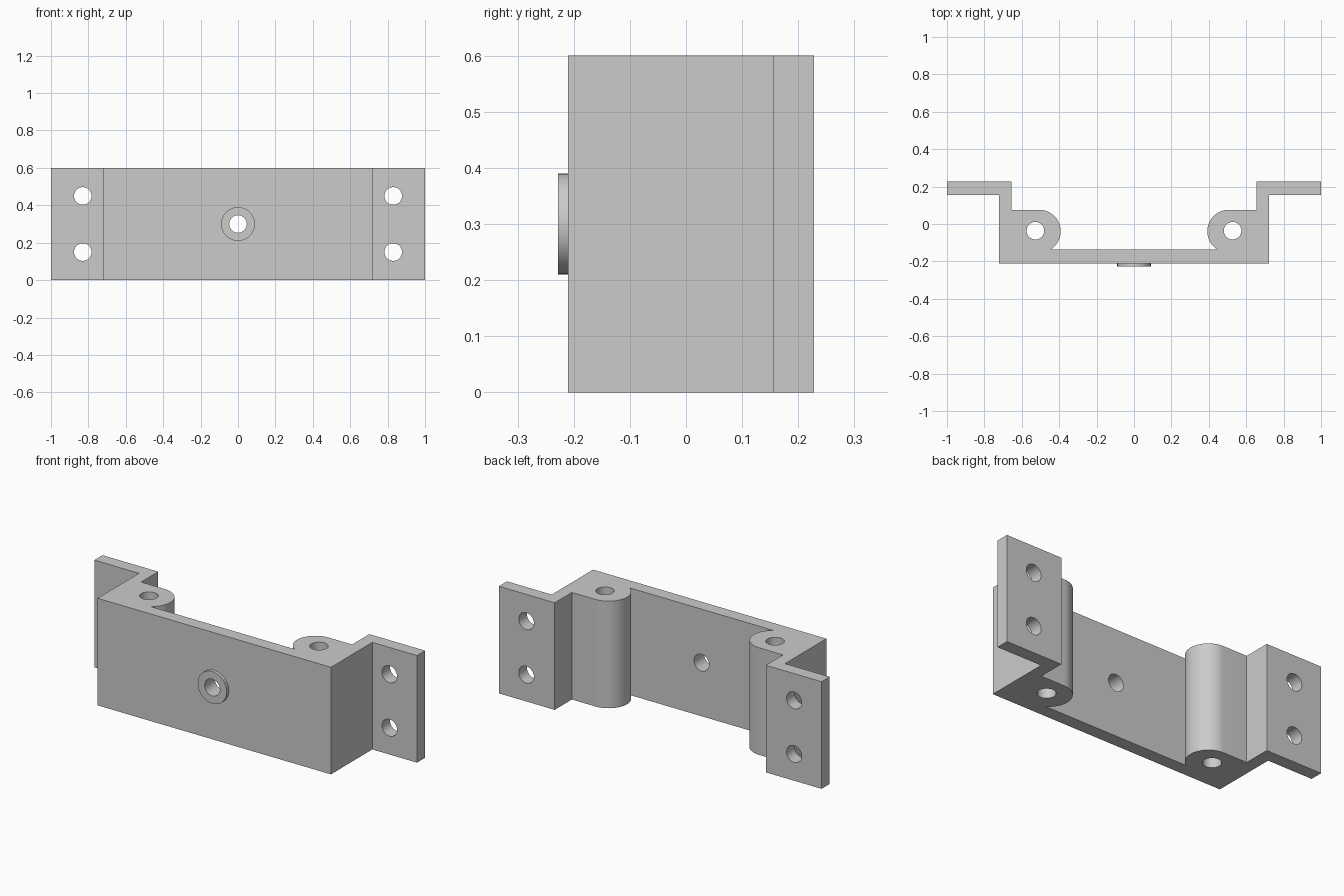
import bpy, bmesh, math
from mathutils import Matrix, Vector

cube = bpy.data.objects.get("Cube")
if cube:
    bpy.data.objects.remove(cube)

HEIGHT = 0.6
FRONT, BACK = -0.21, 0.228
HOLE = 0.047

grey = bpy.data.materials.new("plain grey")
grey.use_nodes = True
grey.diffuse_color = (0.6, 0.6, 0.6, 1)
grey.node_tree.nodes["Principled BSDF"].inputs["Base Color"].default_value = (0.6, 0.6, 0.6, 1)


def make_object(name, bm):
    bmesh.ops.recalc_face_normals(bm, faces=bm.faces)
    mesh = bpy.data.meshes.new(name)
    bm.to_mesh(mesh)
    bm.free()
    mesh.materials.append(grey)
    obj = bpy.data.objects.new(name, mesh)
    bpy.context.collection.objects.link(obj)
    return obj


def add_cylinder(bm, centre, radius, depth, axis):
    turn = Matrix.Rotation(math.pi / 2, 4, 'X') if axis == 'Y' else Matrix()
    bmesh.ops.create_cone(bm, cap_ends=True, segments=48, radius1=radius, radius2=radius,
                          depth=depth, matrix=Matrix.Translation(centre) @ turn)


def boolean(target, tool, operation):
    mod = target.modifiers.new(operation.lower(), 'BOOLEAN')
    mod.object, mod.operation, mod.solver = tool, operation, 'EXACT'
    bpy.context.view_layer.objects.active = target
    bpy.ops.object.modifier_apply(modifier=mod.name)
    bpy.data.objects.remove(tool)


# Bracket: half outline with a rounded pin lug, mirrored and extruded upward
lug_x, lug_y, lug_r = 0.507, -0.039, 0.115
web_back = -0.137
end = math.pi + math.asin((lug_y - web_back) / lug_r)
half = [(0.723, FRONT), (0.723, 0.156), (1, 0.156), (1, BACK), (0.654, BACK),
        (0.654, lug_y + lug_r)]
steps = 28
for i in range(steps + 1):
    a = math.pi / 2 + (end - math.pi / 2) * i / steps
    half.append((lug_x + lug_r * math.cos(a), lug_y + lug_r * math.sin(a)))
outline = half + [(-x, y) for x, y in reversed(half)]

bm = bmesh.new()
base = bm.faces.new([bm.verts.new((x, y, 0)) for x, y in outline])
top = bmesh.ops.extrude_face_region(bm, geom=[base])
bmesh.ops.translate(bm, vec=Vector((0, 0, HEIGHT)),
                    verts=[g for g in top["geom"] if isinstance(g, bmesh.types.BMVert)])
bracket = make_object("mounting_bracket", bm)

# Raised round boss on the front
bm = bmesh.new()
add_cylinder(bm, (0, -0.208, HEIGHT / 2), 0.09, 0.04, 'Y')
boolean(bracket, make_object("front_boss", bm), 'UNION')

# Holes: centre, flange screws and vertical pins
bm = bmesh.new()
add_cylinder(bm, (0, -0.18, HEIGHT / 2), HOLE, 0.2, 'Y')
for side in (-1, 1):
    add_cylinder(bm, (side * 0.527, -0.036, HEIGHT / 2), HOLE, 0.8, 'Z')
    for z in (0.15, 0.45):
        add_cylinder(bm, (side * 0.83, 0.19, z), HOLE, 0.2, 'Y')
boolean(bracket, make_object("hole_cutters", bm), 'DIFFERENCE')

# Smooth curves, sharp corners
bpy.ops.object.select_all(action='DESELECT')
bracket.select_set(True)
bpy.context.view_layer.objects.active = bracket
bpy.ops.object.shade_smooth_by_angle(angle=math.radians(30))
